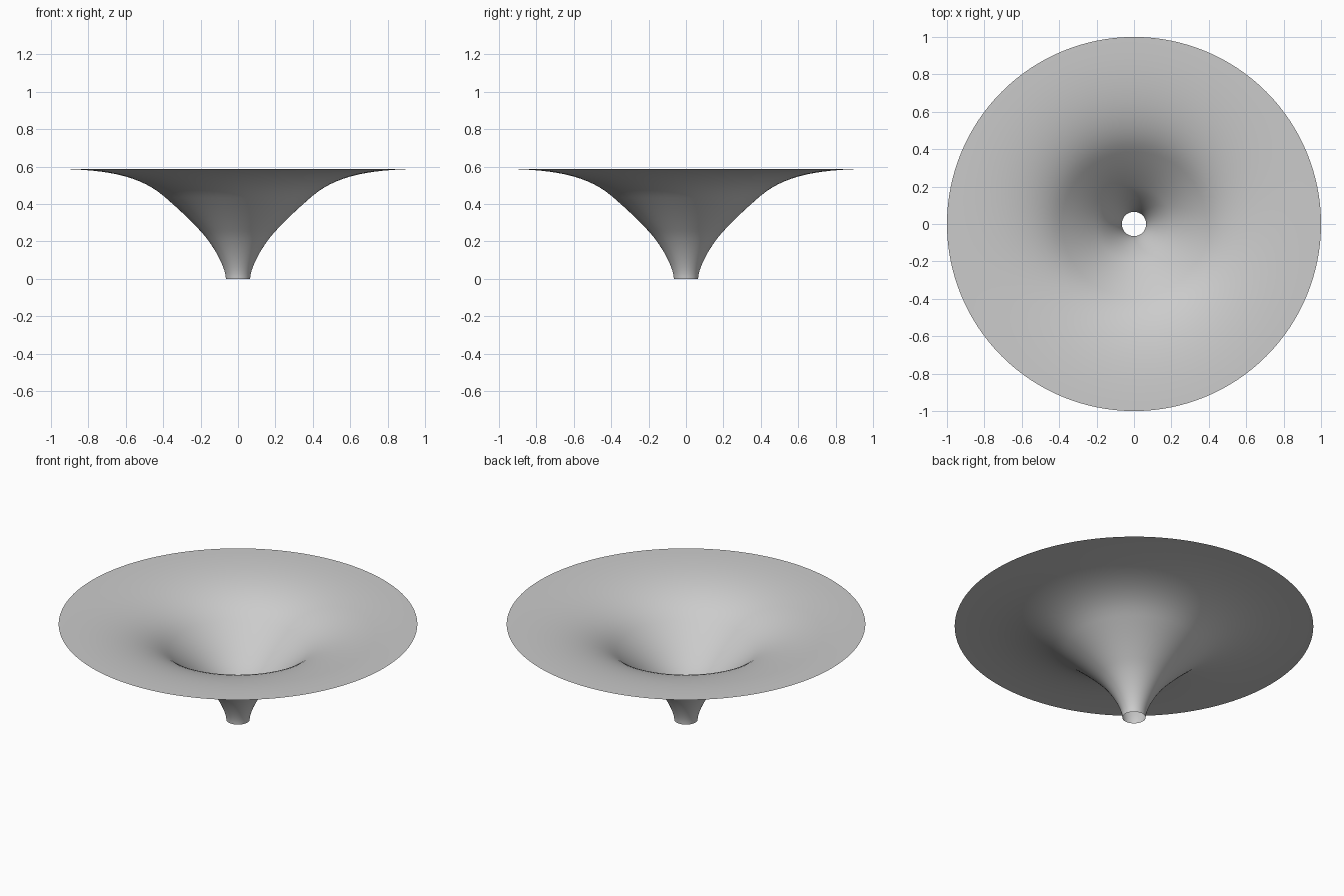
import bpy, bmesh, math
from mathutils import Vector
from mathutils.geometry import interpolate_bezier

cube = bpy.data.objects.get("Cube")
if cube:
    bpy.data.objects.remove(cube)

# Plain grey material
grey = bpy.data.materials.new("light_grey")
grey.use_nodes = True
colour = (0.6, 0.6, 0.6, 1)
grey.diffuse_color = colour
grey.node_tree.nodes["Principled BSDF"].inputs["Base Color"].default_value = colour

# Funnel profile (radius, height): each row is a Bezier span from throat to rim
spans = [
    ((0.065, 0), (0.065, 0.06), (0.13, 0.18), (0.2, 0.255)),
    ((0.2, 0.255), (0.265, 0.325), (0.33, 0.385), (0.4, 0.445)),
    ((0.4, 0.445), (0.53, 0.556), (0.72, 0.588), (1, 0.588)),
]
profile = []
for span in spans:
    points = interpolate_bezier(*[Vector((r, 0, z)) for r, z in span], 15)
    profile += points if not profile else points[1:]

# Spin the profile into an open, single-walled surface
bm = bmesh.new()
verts = [bm.verts.new(p) for p in profile]
edges = [bm.edges.new(pair) for pair in zip(verts, verts[1:])]
bmesh.ops.spin(bm, geom=verts + edges, cent=(0, 0, 0), axis=(0, 0, 1),
               angle=math.tau, steps=128, use_merge=True)
bmesh.ops.remove_doubles(bm, verts=bm.verts, dist=0.0001)
bmesh.ops.recalc_face_normals(bm, faces=bm.faces)
bm.normal_update()
if sum(f.normal.z for f in bm.faces) < 0:
    bmesh.ops.reverse_faces(bm, faces=bm.faces)
for face in bm.faces:
    face.smooth = True

mesh = bpy.data.meshes.new("funnel")
bm.to_mesh(mesh)
bm.free()
mesh.materials.append(grey)
funnel = bpy.data.objects.new("funnel", mesh)
bpy.context.collection.objects.link(funnel)
